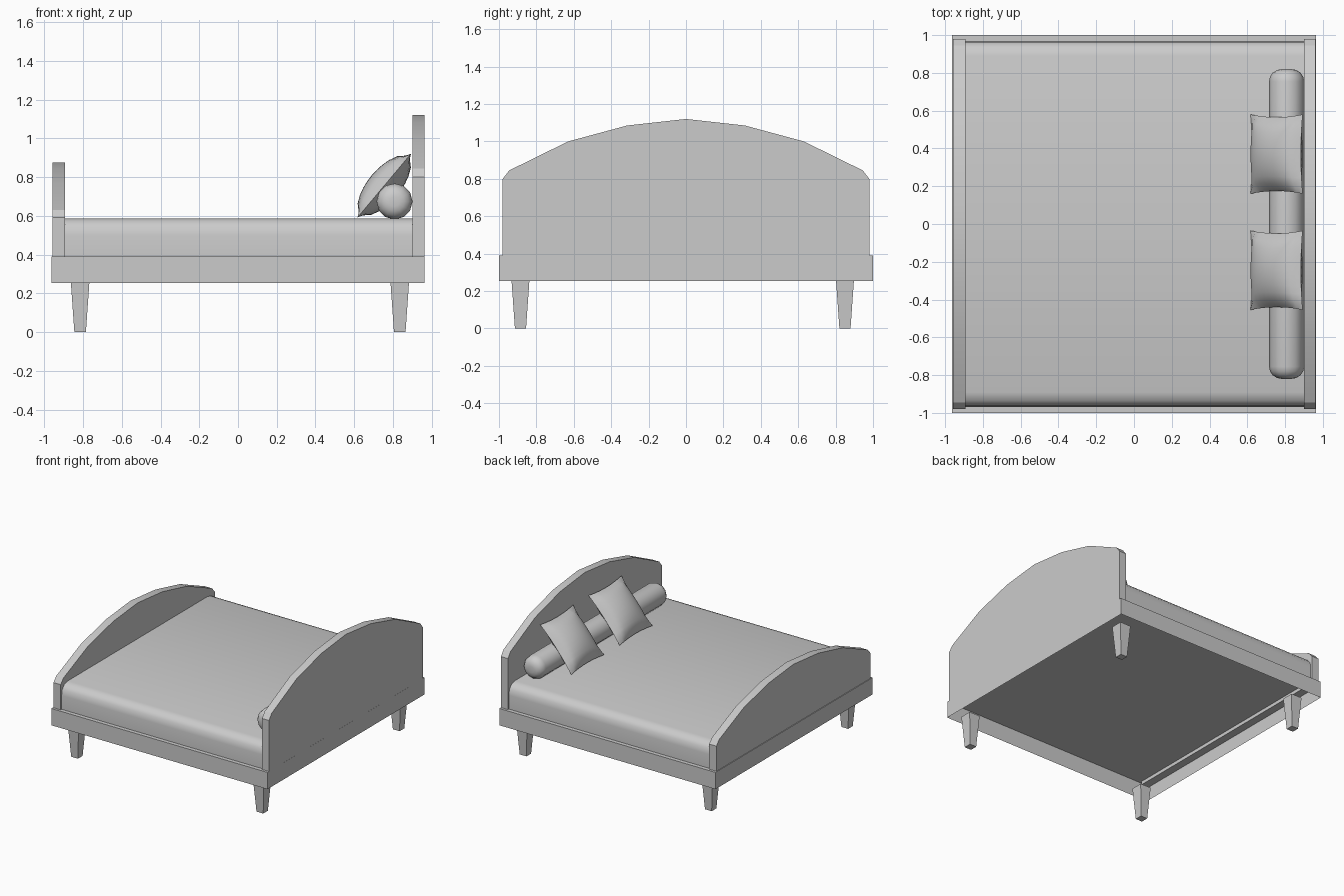
import bpy, bmesh
from math import radians
from mathutils import Matrix, Vector

cube = bpy.data.objects.get("Cube")
if cube:
    bpy.data.objects.remove(cube, do_unlink=True)

# Single pale grey material
grey = bpy.data.materials.new("pale_grey")
grey.use_nodes = True
colour = (0.6, 0.6, 0.6, 1)
grey.diffuse_color = colour
grey.node_tree.nodes["Principled BSDF"].inputs["Base Color"].default_value = colour


def finish(name, bm, smooth=None, recalc=True):
    """Turn a bmesh into a named object, optionally smooth below an angle."""
    if recalc:
        bmesh.ops.recalc_face_normals(bm, faces=bm.faces)
    mesh = bpy.data.meshes.new(name)
    bm.to_mesh(mesh)
    bm.free()
    mesh.materials.append(grey)
    obj = bpy.data.objects.new(name, mesh)
    bpy.context.collection.objects.link(obj)
    if smooth:
        bpy.ops.object.select_all(action='DESELECT')
        obj.select_set(True)
        bpy.context.view_layer.objects.active = obj
        bpy.ops.object.shade_smooth_by_angle(angle=radians(smooth))
    return obj


def extrude_profile(name, half, x0, x1, smooth=None):
    """Mirror a half outline of (y, z) points and extrude it along x."""
    outline = half + [(-y, z) for y, z in reversed(half) if y > 0]
    bm = bmesh.new()
    face = bm.faces.new([bm.verts.new((x0, y, z)) for y, z in outline])
    new = bmesh.ops.extrude_face_region(bm, geom=[face])["geom"]
    verts = [v for v in new if isinstance(v, bmesh.types.BMVert)]
    bmesh.ops.translate(bm, verts=verts, vec=(x1 - x0, 0, 0))
    return finish(name, bm, smooth)


# Bed frame: thin-walled box, open underneath
bm = bmesh.new()
bmesh.ops.create_cube(bm, size=1, matrix=Matrix.LocRotScale(
    Vector((0, 0, 0.322)), None, Vector((1.925, 2, 0.135))))
bottom = [f for f in bm.faces if f.normal.z < -0.9]
bmesh.ops.delete(bm, geom=bottom, context='FACES_ONLY')
finish("bed_frame", bm, recalc=False)

# Arched headboard and footboard
arch = [(0.98, 0), (0.945, 0.045), (0.63, 0.2), (0.315, 0.285), (0, 0.32)]


def board(name, x0, x1, shoulder, rise):
    half = [(0.98, 0.36)] + [(y, shoulder + z * rise) for y, z in arch]
    extrude_profile(name, half, x0, x1, 25)


board("headboard", 0.9, 0.962, 0.8, 1)
board("footboard", -0.957, -0.893, 0.592, 0.89)

# Mattress with rounded long edges
extrude_profile("mattress", [(0.968, 0.388), (0.968, 0.5), (0.96, 0.545),
                             (0.935, 0.575), (0.89, 0.588)], -0.895, 0.902, 40)

# Tapered square legs
for side, y in (("right_side", -0.885), ("left_side", 0.85)):
    for end, x in (("foot", -0.815), ("head", 0.835)):
        bm = bmesh.new()
        bmesh.ops.create_cube(bm, size=1, matrix=Matrix.LocRotScale(
            Vector((x, y, 0.13)), None, Vector((0.096, 0.096, 0.26))))
        low = [v for v in bm.verts if v.co.z < 0.1]
        bmesh.ops.scale(bm, verts=low, vec=(0.62, 0.62, 1),
                        space=Matrix.Translation((-x, -y, 0)))
        finish(f"leg_{end}_{side}", bm)

# Bolster: long cylinder with rounded ends
bm = bmesh.new()
bmesh.ops.create_cone(bm, cap_ends=True, segments=12, radius1=0.093, radius2=0.093,
                      depth=1.64, matrix=Matrix.Translation((0.808, 0, 0.675))
                      @ Matrix.Rotation(radians(90), 4, 'X'))
rims = [e for e in bm.edges if abs(e.verts[0].co.y - e.verts[1].co.y) < 0.01]
bmesh.ops.bevel(bm, geom=rims, offset=0.065, segments=4, profile=0.5, affect='EDGES')
finish("bolster", bm, 50)


# Square cushions leaning on the bolster, pinched towards the corners
def cushion(name, y):
    bm = bmesh.new()
    for side in (1, -1):
        grid = bmesh.ops.create_grid(bm, x_segments=10, y_segments=10, size=1)
        for v in grid["verts"]:
            a, b = v.co.x, v.co.y
            puff = max(0, (1 - a * a) * (1 - b * b)) ** 0.6
            v.co = (a * (1 - 0.07 * (1 - b * b)),
                    b * (1 - 0.07 * (1 - a * a)), side * 0.39 * puff)
    bmesh.ops.remove_doubles(bm, verts=bm.verts, dist=0.001)
    bmesh.ops.transform(bm, verts=bm.verts, matrix=Matrix.LocRotScale(
        Vector((0.755, y, 0.757)), Matrix.Rotation(radians(-50), 3, 'Y'),
        Vector((0.215, 0.21, 0.215))))
    finish(name, bm, 60)


cushion("cushion_left", 0.37)
cushion("cushion_right", -0.245)
